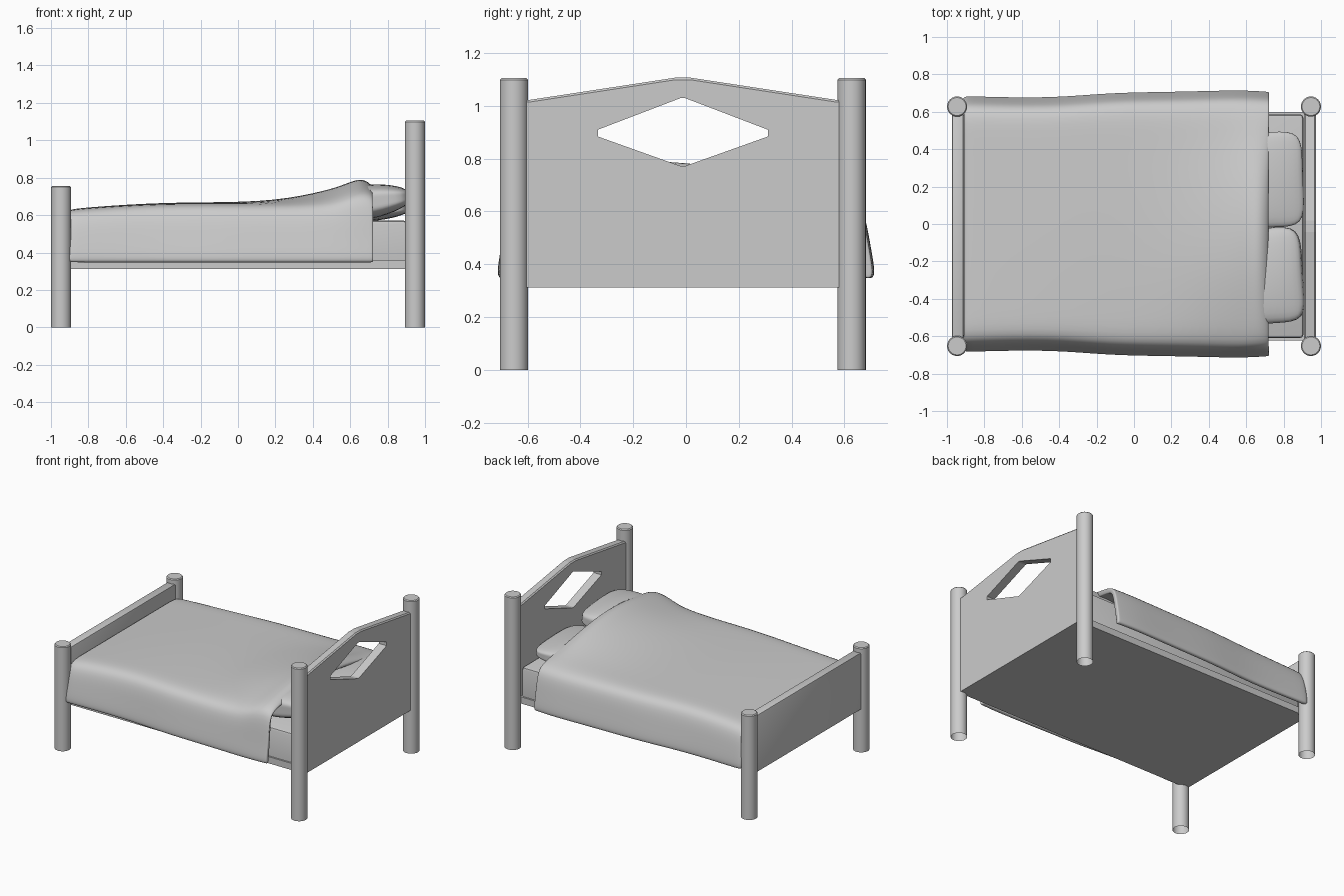
import bpy, bmesh, math
from mathutils import Matrix, Vector

if "Cube" in bpy.data.objects:
    bpy.data.objects.remove(bpy.data.objects["Cube"])

CY = -0.012  # centre line of the frame


def finish(bm, name, angle=None):
    bmesh.ops.recalc_face_normals(bm, faces=bm.faces)
    me = bpy.data.meshes.new(name)
    bm.to_mesh(me)
    bm.free()
    ob = bpy.data.objects.new(name, me)
    bpy.context.collection.objects.link(ob)
    if angle:
        bpy.ops.object.select_all(action='DESELECT')
        ob.select_set(True)
        bpy.context.view_layer.objects.active = ob
        bpy.ops.object.shade_smooth_by_angle(angle=math.radians(angle))
    return ob


def post(name, x, y, height, r=0.054):
    bm = bmesh.new()
    bmesh.ops.create_cone(bm, segments=24, radius1=r, radius2=r, depth=height, cap_ends=True,
                          matrix=Matrix.Translation((x, y, height / 2)))
    bottom = [f for f in bm.faces if all(v.co.z < 0.01 for v in f.verts)]
    bmesh.ops.delete(bm, geom=bottom, context='FACES_ONLY')
    rim = [e for e in bm.edges if all(v.co.z > height - 0.01 for v in e.verts)]
    bmesh.ops.bevel(bm, geom=rim, offset=0.006, segments=1, affect='EDGES')
    finish(bm, name, 40)


def box(name, x0, x1, y0, y1, z0, z1, bevel=0.0):
    bm = bmesh.new()
    m = Matrix.Translation(((x0 + x1) / 2, (y0 + y1) / 2, (z0 + z1) / 2)) @ \
        Matrix.Diagonal((x1 - x0, y1 - y0, z1 - z0, 1))
    bmesh.ops.create_cube(bm, size=1, matrix=m)
    if bevel:
        top = [e for e in bm.edges if any(v.co.z > z1 - 0.001 for v in e.verts)]
        bmesh.ops.bevel(bm, geom=top, offset=bevel, segments=2, profile=0.5, affect='EDGES')
    return finish(bm, name, 40)


# Posts
for side, y in (("front", -0.652), ("back", 0.628)):
    post(side + "_foot_post", -0.946, y, 0.755)
    post(side + "_head_post", 0.946, y, 1.105)

# Headboard: outline with a diamond opening
bm = bmesh.new()
edges = []
half_outline = [(0.03, 1.107), (0.60, 1.02), (0.60, 0.312)]
half_hole = [(0.008, 1.03), (0.322, 0.910), (0.322, 0.884), (0.008, 0.772)]
for half in (half_outline, half_hole):
    loop = half + [(-y, z) for y, z in reversed(half)]
    vs = [bm.verts.new((0.91, CY + y, z)) for y, z in loop]
    edges += [bm.edges.new((vs[i - 1], vs[i])) for i in range(len(vs))]
bmesh.ops.triangle_fill(bm, edges=edges, use_beauty=True)
ext = bmesh.ops.extrude_face_region(bm, geom=bm.faces[:])
bmesh.ops.translate(bm, vec=(0.062, 0, 0), verts=[g for g in ext["geom"] if isinstance(g, bmesh.types.BMVert)])
rim = [e for e in bm.edges if abs(e.verts[0].co.x - e.verts[1].co.x) < 1e-4
       and all(v.co.z > 1.1 or (v.co.z > 1 and abs(v.co.y) > 0.5) for v in e.verts)]
bmesh.ops.bevel(bm, geom=rim, offset=0.008, segments=1, affect='EDGES')
finish(bm, "headboard")

# Footboard, bed base and mattress
box("footboard", -0.974, -0.912, CY - 0.62, CY + 0.62, 0.312, 0.72, 0.008)
box("bed_base", -0.93, 0.925, CY - 0.61, CY + 0.61, 0.312, 0.36)
box("mattress", -0.915, 0.905, CY - 0.598, CY + 0.598, 0.36, 0.57, 0.018)


# Pillows: the front one is propped up, the back one lies flat
def pillow(name, y, z, thick, turn, tilt):
    bm = bmesh.new()
    bmesh.ops.create_cube(bm, size=2)
    bmesh.ops.subdivide_edges(bm, edges=bm.edges[:], cuts=2, use_grid_fill=True)
    m = Matrix.Translation((0.672, y, z)) @ Matrix.Rotation(math.radians(turn), 4, 'Z') @ \
        Matrix.Rotation(math.radians(-tilt), 4, 'Y')
    for v in bm.verts:
        u, w, h = v.co
        pinch = 1 - 0.45 * (abs(u) > 0.9) - 0.25 * (abs(w) > 0.9)
        v.co = m @ Vector((u * 0.232, w * 0.255, h * thick * pinch))
    ob = finish(bm, name, 180)
    soft = ob.modifiers.new("soft", 'SUBSURF')
    soft.levels = soft.render_levels = 2


pillow("back_pillow", 0.235, 0.632, 0.068, 2, 2)
pillow("front_pillow", -0.28, 0.668, 0.095, 4, 8)

# Blanket: x, hem half width, height at the edge, height in the middle
stations = [
    (-0.915, 0.682, 0.625, 0.625), (-0.87, 0.682, 0.635, 0.637), (-0.45, 0.670, 0.660, 0.667),
    (-0.13, 0.702, 0.662, 0.668), (0.20, 0.705, 0.658, 0.675), (0.48, 0.713, 0.662, 0.733),
    (0.58, 0.713, 0.705, 0.770), (0.66, 0.710, 0.725, 0.802), (0.715, 0.706, 0.715, 0.765),
    (0.725, 0.704, 0.700, 0.735),
]
bm = bmesh.new()
rows = []
for x, w, ze, zm in stations:
    base = min(ze, 0.655)
    section = []
    # the front half rises over the propped pillow, the back half stays low
    for s, edge, mid, inner in ((-1, ze, ze * 0.5 + zm * 0.5, zm),
                                (1, base, base * 0.8 + zm * 0.2, base * 0.35 + zm * 0.65)):
        half = [(w, 0.345), (w + 0.003, 0.38), (w - 0.015, 0.48), (w - 0.035, edge - 0.06),
                (w - 0.075, edge), (0.47, mid), (0.25, inner)]
        half = [(s * y, z) for y, z in half]
        section += half + [(0, zm)] if s < 0 else half[::-1]
    rows.append([bm.verts.new((x, y, z)) for y, z in section])
for a, b in zip(rows, rows[1:]):
    for i in range(len(a) - 1):
        bm.faces.new((a[i], a[i + 1], b[i + 1], b[i]))
blanket = finish(bm, "blanket", 180)
# make sure the top faces up so the thickness goes inward
if blanket.data.polygons[7].normal.z < 0:
    blanket.data.flip_normals()
thick = blanket.modifiers.new("thickness", 'SOLIDIFY')
thick.thickness = 0.035
thick.offset = -1
soft = blanket.modifiers.new("soft", 'SUBSURF')
soft.levels = soft.render_levels = 2
